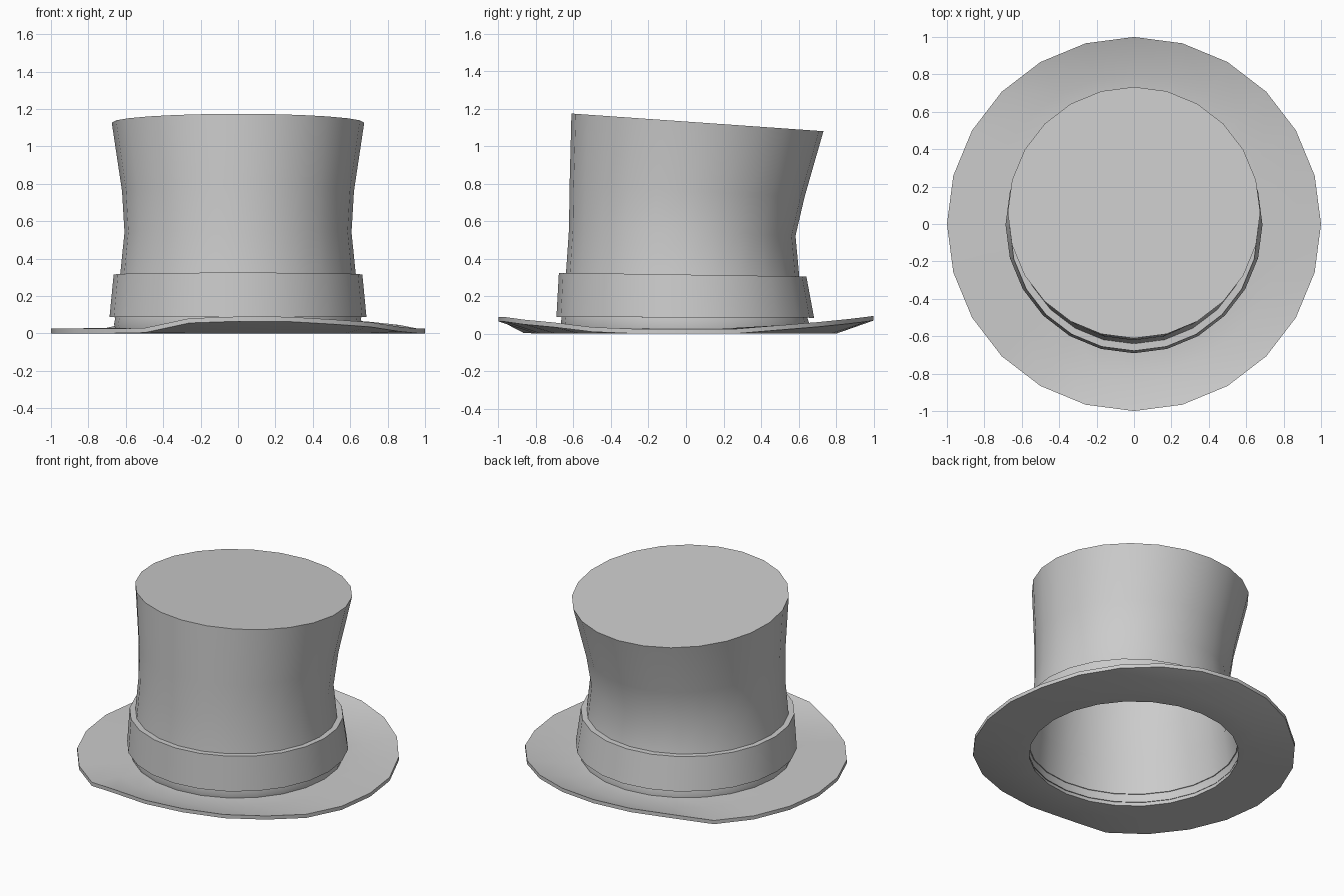
import bpy, bmesh, math

if "Cube" in bpy.data.objects:
    bpy.data.objects.remove(bpy.data.objects["Cube"])

SIDES = 24


def ring(bm, rx, ry, cy, z, tilt=0.0, lift=None):
    """One loop of vertices, optionally tilted front to back or lifted per corner."""
    verts = []
    for i in range(SIDES):
        a = 2 * math.pi * i / SIDES
        s = ry * math.sin(a)
        dz = lift.get(i * 360 // SIDES, 0.0) if lift else 0.0
        verts.append(bm.verts.new((rx * math.cos(a), cy + s, z + tilt * s + dz)))
    return verts


def loft(name, rings, cap=False, closed=False, angle=30):
    """Bridge successive rings into a skin."""
    bm = bmesh.new()
    loops = [ring(bm, *r) for r in rings]
    pairs = list(zip(loops, loops[1:]))
    if closed:
        pairs.append((loops[-1], loops[0]))
    for lo, hi in pairs:
        for i in range(SIDES):
            j = (i + 1) % SIDES
            bm.faces.new((lo[i], lo[j], hi[j], hi[i]))
    if cap:
        bm.faces.new(loops[-1])
    if closed:
        bmesh.ops.recalc_face_normals(bm, faces=bm.faces)
    mesh = bpy.data.meshes.new(name)
    bm.to_mesh(mesh)
    bm.free()
    obj = bpy.data.objects.new(name, mesh)
    bpy.context.collection.objects.link(obj)
    bpy.ops.object.select_all(action='DESELECT')
    obj.select_set(True)
    bpy.context.view_layer.objects.active = obj
    bpy.ops.object.shade_smooth_by_angle(angle=math.radians(angle))
    return obj


# Brim: thin disc with front and back edges bent upward (angle in degrees: lift)
bend = {30: .02, 45: .037, 60: .053, 75: .065, 90: .07, 105: .065, 120: .05, 135: .004,
        240: .004, 255: .056, 270: .065, 285: .064, 300: .05, 315: .035, 330: .01}
loft("brim", [
    (.655, .655, 0, .03),
    (.80, .80, 0, .028),
    (1.0, 1.0, 0, .025, 0, bend),
    (1.0, 1.0, 0, 0, 0, bend),
    (.80, .80, 0, 0),
    (.65, .65, 0, 0),
])

# Crown: hollow, flaring and leaning back, with a sloping lid
loft("crown", [
    (.65, .65, 0, 0),
    (.663, .663, -.005, .05, 0),
    (.655, .655, -.008, .09, -.004),
    (.63, .622, -.018, .315, -.015),
    (.607, .604, -.02, .54, -.03),
    (.62, .627, .006, .76, -.045),
    (.675, .672, .061, 1.127, -.07),
], cap=True)

# Hat band: thick ring around the foot of the crown
loft("hat_band", [
    (.687, .687, -.004, .087, -.003),
    (.665, .66, -.018, .315, -.015),
    (.627, .619, -.018, .315, -.015),
    (.65, .65, -.008, .087, -.003),
], closed=True)
